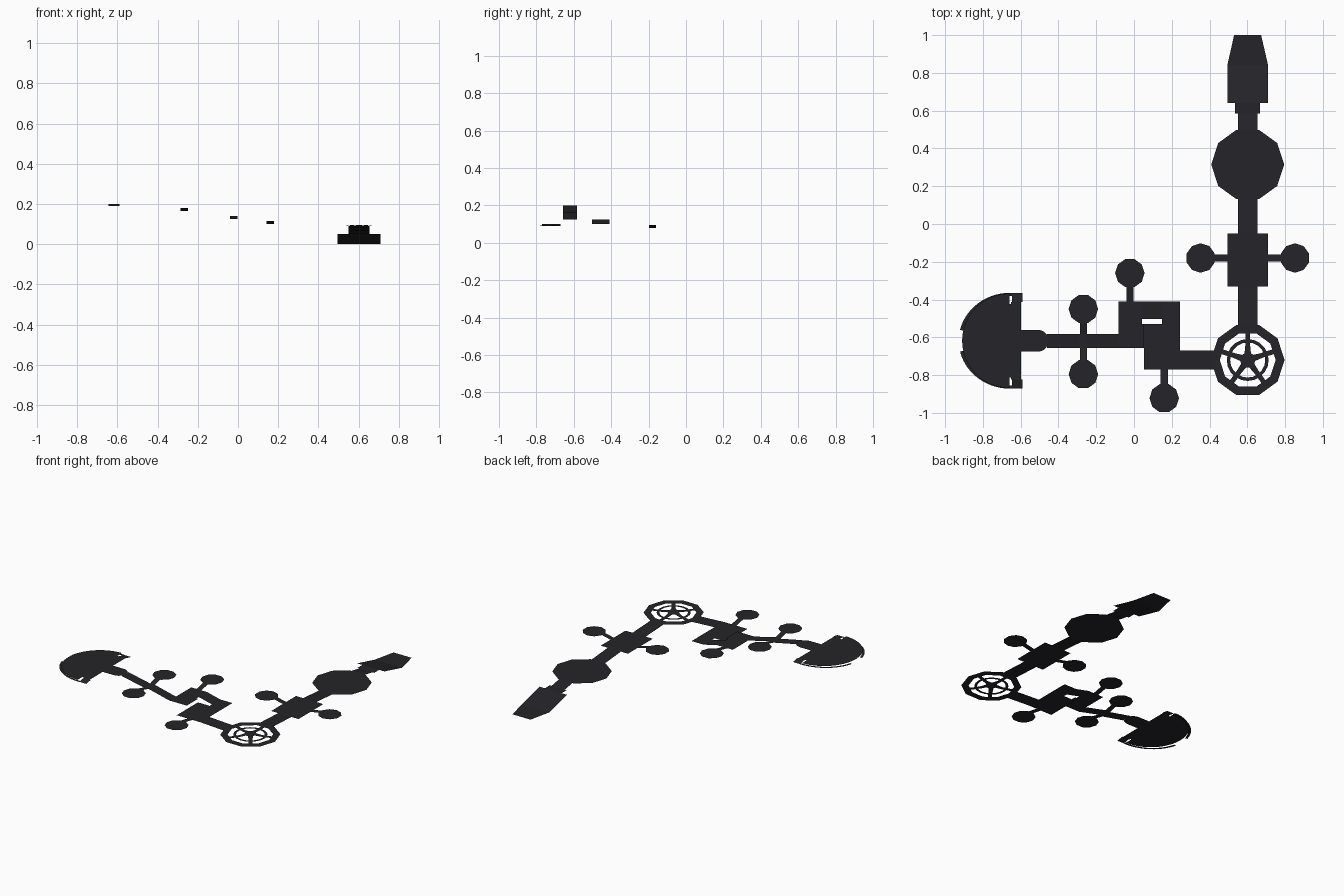
import bpy, bmesh
from math import cos, sin, pi, radians

if "Cube" in bpy.data.objects:
    bpy.data.objects.remove(bpy.data.objects["Cube"])

mat = bpy.data.materials.new("dark_floor")
mat.diffuse_color = (0.018, 0.017, 0.021, 1)
mat.use_nodes = True
mat.node_tree.nodes["Principled BSDF"].inputs["Base Color"].default_value = mat.diffuse_color


def sheet(name, polys):
    """One thin floor object from a list of polygons, all facing up."""
    bm = bmesh.new()
    for p in polys:
        f = bm.faces.new([bm.verts.new(v) for v in p])
        f.normal_update()
        if f.normal.z < 0:
            f.normal_flip()
    bmesh.ops.remove_doubles(bm, verts=bm.verts, dist=1e-5)
    me = bpy.data.meshes.new(name)
    bm.to_mesh(me)
    bm.free()
    me.materials.append(mat)
    ob = bpy.data.objects.new(name, me)
    bpy.context.collection.objects.link(ob)


def rect(x0, x1, y0, y1, z):
    return [(x0, y0, z), (x1, y0, z), (x1, y1, z), (x0, y1, z)]


def ramp_x(x0, z0, x1, z1, y0, y1):
    return [(x0, y0, z0), (x1, y0, z1), (x1, y1, z1), (x0, y1, z0)]


def ramp_y(y0, z0, y1, z1, x0, x1):
    return [(x0, y0, z0), (x1, y0, z0), (x1, y1, z1), (x0, y1, z1)]


def polar(cx, cy, r, a, z):
    return (cx + r * cos(a), cy + r * sin(a), z)


def ngon(cx, cy, r, n, z, rot=0):
    return [polar(cx, cy, r, rot + 2 * pi * i / n, z) for i in range(n)]


def band(cx, cy, r0, r1, a0, a1, n, z):
    """Flat arc strip made of n quads."""
    s = [a0 + (a1 - a0) * i / n for i in range(n + 1)]
    return [[polar(cx, cy, r0, a, z), polar(cx, cy, r1, a, z),
             polar(cx, cy, r1, b, z), polar(cx, cy, r0, b, z)]
            for a, b in zip(s, s[1:])]


CX = 0.602

# Entrance: tapered landing and ramp up
sheet("entrance_landing", [[(0.53, 1, 0), (0.494, 0.84, 0), (0.71, 0.84, 0), (0.673, 1, 0)]])
sheet("entrance_ramp", [ramp_y(0.64, 0.05, 0.84, 0, 0.494, 0.71)])
sheet("entrance_threshold", [rect(0.536, 0.668, 0.585, 0.64, 0.05)])

# North-south passage and rooms
sheet("north_passage", [ramp_y(0.497, 0.065, 0.585, 0.05, 0.55, 0.654)])
sheet("round_hall", [ngon(CX, 0.315, 0.193, 10, 0.065)])
sheet("middle_passage", [ramp_y(-0.05, 0.08, 0.132, 0.065, 0.55, 0.654)])
sheet("square_room", [rect(0.494, 0.71, -0.33, -0.05, 0.08)])
sheet("south_passage", [ramp_y(-0.535, 0.09, -0.33, 0.08, 0.55, 0.654)])

# Wheel-shaped hall: rim, thin ring, five spokes and a hub
WX, WY = CX, -0.72
wheel = band(WX, WY, 0.148, 0.195, 0, 2 * pi, 10, 0.09)
wheel += band(WX, WY, 0.093, 0.111, 0, 2 * pi, 20, 0.09)
for i in range(5):
    a = pi / 2 + 2 * pi * i / 5
    def pt(r, w, z):
        return (WX + r * cos(a) - w * sin(a), WY + r * sin(a) + w * cos(a), z)
    wheel.append([pt(0.035, 0.017, 0.095), pt(0.035, -0.017, 0.095),
                  pt(0.075, -0.013, 0.09), pt(0.075, 0.013, 0.09)])
    wheel.append([pt(0.075, 0.013, 0.09), pt(0.075, -0.013, 0.09),
                  pt(0.15, -0.013, 0.09), pt(0.15, 0.013, 0.09)])
wheel.append(ngon(WX, WY, 0.048, 5, 0.095, pi / 2))
sheet("wheel_hall", wheel)

# Lower room, raised turn and upper room
sheet("west_passage", [ramp_x(0.24, 0.10, 0.425, 0.09, -0.77, -0.67)])
sheet("lower_room", [rect(0.054, 0.243, -0.77, -0.53, 0.10),
                     rect(0.147, 0.243, -0.53, -0.41, 0.10)])
sheet("turn_ramp", [ramp_x(0.042, 0.125, 0.147, 0.10, -0.503, -0.41)])
sheet("upper_room", [rect(-0.083, 0.042, -0.656, -0.41, 0.125),
                     rect(0.042, 0.054, -0.656, -0.53, 0.125)])

# Long climbing passage with a flat junction
Y0, Y1 = -0.657, -0.583
sheet("climbing_passage", [ramp_x(-0.25, 0.165, -0.083, 0.125, Y0, Y1),
                           rect(-0.29, -0.25, Y0, Y1, 0.165),
                           ramp_x(-0.46, 0.20, -0.29, 0.165, Y0, Y1)])

# Alcoves: round floor plus short ramp, (centre, start edge, start height, sideways?)
R = 0.078
alcoves = [("east_alcove", 0.852, -0.18, 0.71, 0.08, True),
           ("mid_alcove", 0.353, -0.18, 0.494, 0.08, True),
           ("south_alcove", 0.16, -0.922, -0.77, 0.10, False),
           ("north_alcove", -0.022, -0.26, -0.41, 0.125, False),
           ("passage_alcove_north", -0.268, -0.45, Y1, 0.165, False),
           ("passage_alcove_south", -0.268, -0.795, Y0, 0.165, False)]
for name, x, y, start, z, side in alcoves:
    flat = R * cos(radians(18))
    c = x if side else y
    end = c + (flat if start > c else -flat)
    if side:
        ramp = ramp_x(start, z, end, z + 0.015, y - 0.019, y + 0.019)
    else:
        ramp = ramp_y(start, z, end, z + 0.015, x - 0.019, x + 0.019)
    sheet(name, [ngon(x, y, R, 10, z + 0.015, radians(18) if side else 0), ramp])

# Half-round chamber with rounded porch
HX, HY, Z = -0.655, -0.618, 0.20
porch = [(-0.60, HY - 0.058, Z)] + [polar(-0.51, HY, 0.058, -pi / 2 + pi * i / 10, Z)
                                    for i in range(11)] + [(-0.60, HY + 0.058, Z)]
sheet("porch", [porch])
a0 = radians(104)
half = [polar(HX - 0.005, HY, 0.25, pi / 2 + pi * i / 24, Z) for i in range(25)]
sheet("half_round_floor", [half])
sheet("chamber_front_strip", [rect(-0.65, -0.597, HY - 0.205, HY + 0.205, Z)])
sheet("chamber_joint", [rect(-0.662, -0.65, HY - 0.195, HY + 0.195, Z)])

# Lower rim walk on both sides, reached by short ramps
for side, name in ((1, "north"), (-1, "south")):
    polys = band(HX, HY, 0.256, 0.273, side * pi / 2, side * radians(167), 14, 0.19)
    # pull the rim back so its outer edge stays close to the chamber
    polys = [[(x, HY + (y - HY) * 0.93, z) for x, y, z in p] for p in polys]
    polys.append(ramp_y(HY + side * 0.205, Z, HY + side * 0.252, 0.19, -0.645, -0.59))
    polys.append(rect(HX, -0.645, HY + side * 0.238, HY + side * 0.254, 0.19))
    sheet(name + "_rim_walk", polys)
